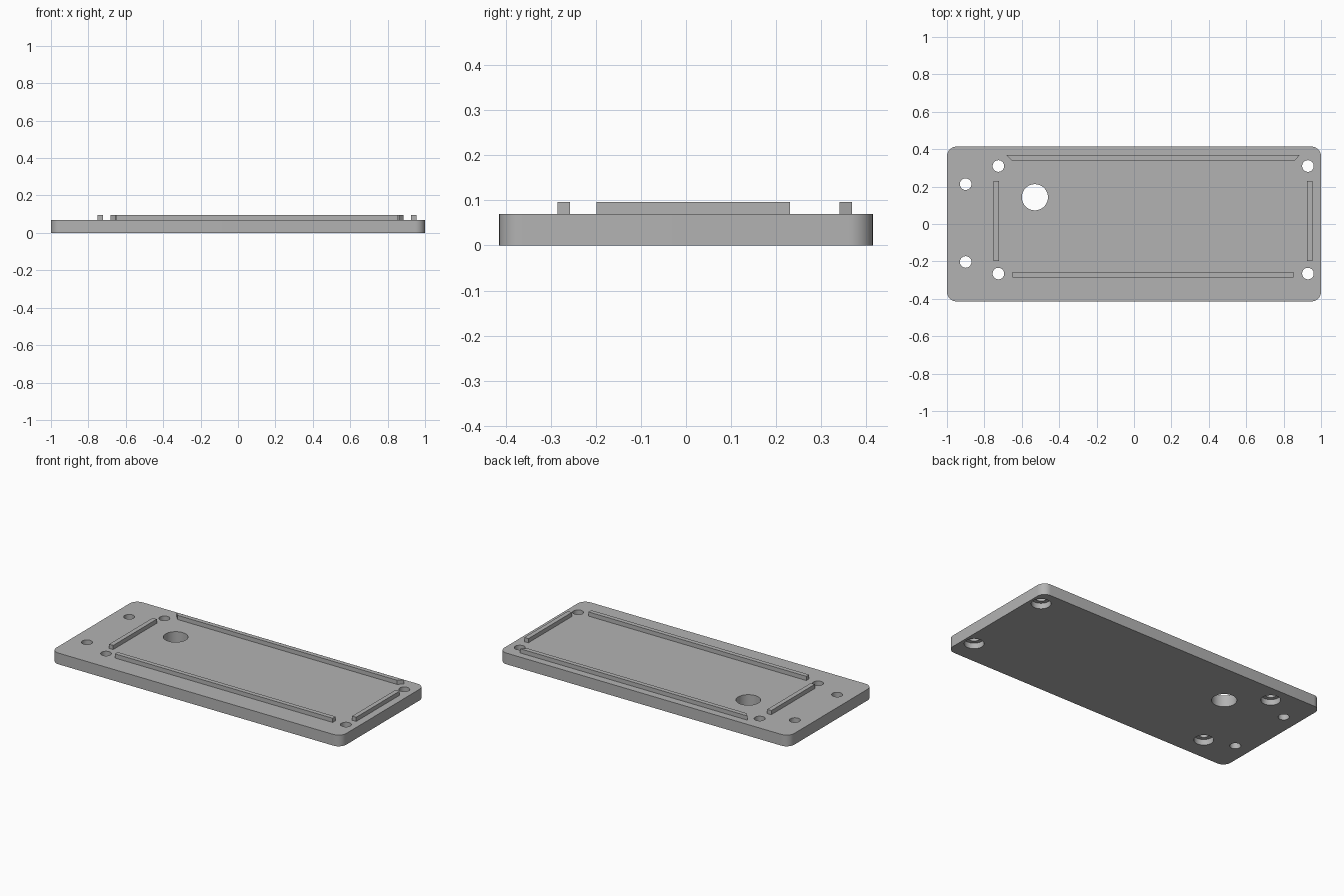
import bpy, bmesh, math

cube = bpy.data.objects.get("Cube")
if cube:
    bpy.data.objects.remove(cube, do_unlink=True)

HALF_X, HALF_Y, CORNER = 1.0, 0.414, 0.052
PLATE_TOP, RIB_TOP = 0.07, 0.096

grey = bpy.data.materials.new("plain grey")
grey.use_nodes = True
grey.diffuse_color = (0.45, 0.45, 0.45, 1)
grey.node_tree.nodes["Principled BSDF"].inputs["Base Color"].default_value = grey.diffuse_color


def prism(name, outline, z0, z1):
    """Extrude a counter-clockwise outline from z0 to z1."""
    bm = bmesh.new()
    face = bm.faces.new([bm.verts.new((x, y, z0)) for x, y in outline])
    top = bmesh.ops.extrude_face_region(bm, geom=[face])["geom"]
    bmesh.ops.translate(bm, vec=(0, 0, z1 - z0),
                        verts=[v for v in top if isinstance(v, bmesh.types.BMVert)])
    bmesh.ops.recalc_face_normals(bm, faces=bm.faces)
    mesh = bpy.data.meshes.new(name)
    bm.to_mesh(mesh)
    bm.free()
    mesh.materials.append(grey)
    obj = bpy.data.objects.new(name, mesh)
    bpy.context.collection.objects.link(obj)
    return obj


def arc(cx, cy, r, start, sweep, steps):
    angles = [math.radians(start + sweep * i / steps) for i in range(steps + 1)]
    return [(cx + r * math.cos(a), cy + r * math.sin(a)) for a in angles]


def rectangle(x0, x1, y0, y1):
    return [(x0, y0), (x1, y0), (x1, y1), (x0, y1)]


def drill(plate, x, y, r, z0=-0.1, z1=0.2):
    cutter = prism("hole_cutter", arc(x, y, r, 0, 360, 48)[:-1], z0, z1)
    cutter.hide_render = True
    mod = plate.modifiers.new("hole", 'BOOLEAN')
    mod.operation, mod.solver, mod.object = 'DIFFERENCE', 'EXACT', cutter
    bpy.context.view_layer.objects.active = plate
    bpy.ops.object.modifier_apply(modifier=mod.name)
    bpy.data.objects.remove(cutter, do_unlink=True)


# Rounded base plate
outline = []
for i, (sx, sy) in enumerate([(1, 1), (-1, 1), (-1, -1), (1, -1)]):
    outline += arc(sx * (HALF_X - CORNER), sy * (HALF_Y - CORNER), CORNER, 90 * i, 90, 10)
plate = prism("base_plate", outline, 0, PLATE_TOP)

# Corner screw holes, counterbored from below
for x in (-0.725, 0.93):
    for y in (-0.265, 0.31):
        drill(plate, x, y, 0.031)
        drill(plate, x, y, 0.055, z1=0.035)

# Plain mounting holes and large cable hole
for y in (-0.203, 0.213):
    drill(plate, -0.9, y, 0.031)
drill(plate, -0.53, 0.143, 0.07)

# Locating ribs
z0 = PLATE_TOP
prism("front_rib", rectangle(-0.65, 0.853, -0.285, -0.257), z0, RIB_TOP)
prism("back_rib", [(-0.655, 0.34), (0.86, 0.34), (0.886, 0.368), (-0.681, 0.368)], z0, RIB_TOP)
prism("right_rib", rectangle(-0.75, -0.722, -0.198, 0.231), z0, RIB_TOP)
prism("left_rib", rectangle(0.926, 0.954, -0.198, 0.231), z0, RIB_TOP)

# Smooth rounded walls, keep edges sharp
bpy.ops.object.select_all(action='DESELECT')
plate.select_set(True)
bpy.context.view_layer.objects.active = plate
bpy.ops.object.shade_smooth_by_angle(angle=math.radians(30))
